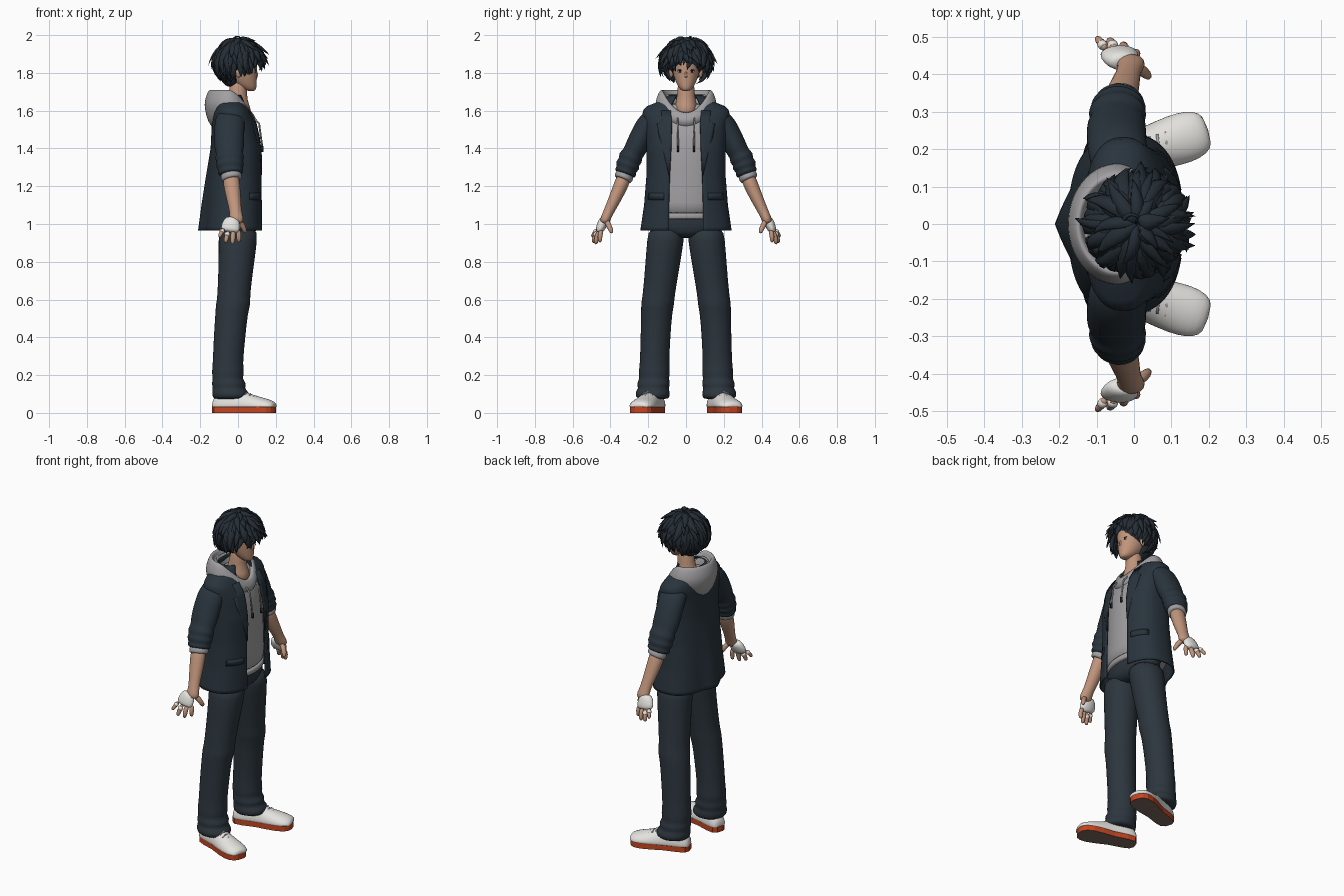
import bpy, bmesh, math, random
from mathutils import Vector

if "Cube" in bpy.data.objects:
    bpy.data.objects.remove(bpy.data.objects["Cube"])
random.seed(4)
X, Y, Z = Vector((1, 0, 0)), Vector((0, 1, 0)), Vector((0, 0, 1))

def material(name, *rgb):
    m = bpy.data.materials.new(name)
    m.use_nodes = True
    m.diffuse_color = (*rgb, 1)
    node = next(n for n in m.node_tree.nodes if n.type == 'BSDF_PRINCIPLED')
    node.inputs["Base Color"].default_value = (*rgb, 1)
    return m

HAIR, NAVY = material("hair_blue_black", .018, .027, .036), material("jacket_navy", .022, .034, .046)
SLATE, GREY = material("trouser_slate", .026, .037, .048), material("hoodie_grey", .36, .35, .36)
SKIN, WHITE = material("skin", .53, .30, .20), material("white", .78, .77, .74)
ORANGE, BROWN = material("sole_orange", .55, .06, .015), material("tread_brown", .20, .14, .11)
DARK = material("dark_line", .012, .013, .018)

def finish(bm, name, mats, smooth=True, sub=0, solid=0):
    bmesh.ops.recalc_face_normals(bm, faces=bm.faces)
    me = bpy.data.meshes.new(name)
    bm.to_mesh(me)
    bm.free()
    for m in mats if isinstance(mats, list) else [mats]:
        me.materials.append(m)
    for p in me.polygons:
        p.use_smooth = smooth
    ob = bpy.data.objects.new(name, me)
    bpy.context.collection.objects.link(ob)
    if solid:
        mod = ob.modifiers.new("thickness", 'SOLIDIFY')
        mod.thickness, mod.offset = solid, 0
    if sub:
        ob.modifiers.new("smooth", 'SUBSURF').levels = sub

def add_grid(bm, rows, wrap=False):
    vs = [[bm.verts.new(p) for p in row] for row in rows]
    n = len(vs[0])
    for a, b in zip(vs, vs[1:]):
        for j in range(n if wrap else n - 1):
            bm.faces.new((a[j], a[(j + 1) % n], b[(j + 1) % n], b[j]))
    return vs

# Rows of a tube are x, y, z, radius along ref, radius across it
def add_tube(bm, rows, n=14, ref=X, flat=False):
    pts, rings = [Vector(r[:3]) for r in rows], []
    for i, r in enumerate(rows):
        t = Z if flat else (pts[min(i + 1, len(pts) - 1)] - pts[max(i - 1, 0)]).normalized()
        side = (ref - t * ref.dot(t)).normalized()
        ang = [2 * math.pi * j / n for j in range(n)]
        rings.append([pts[i] + side * r[3] * math.cos(q) + t.cross(side) * r[4] * math.sin(q) for q in ang])
    vs = add_grid(bm, rings, True)
    bm.faces.new(vs[0])
    bm.faces.new(vs[-1])

def tube(name, rows, mat, sub=1, **kw):
    bm = bmesh.new()
    add_tube(bm, rows, **kw)
    finish(bm, name, mat, sub=sub)

def blob(name, loc, scale, mat):
    bm = bmesh.new()
    bmesh.ops.create_uvsphere(bm, u_segments=20, v_segments=12, radius=1)
    for v in bm.verts:
        v.co = Vector(p + a * b for p, a, b in zip(loc, v.co, scale))
    finish(bm, name, mat)

# Jacket: open shell; keys are height, centre, depth, half width, half opening
COAT = [(.965, -.022, .150, .238, .09), (1.1, -.018, .147, .218, .09), (1.25, -.014, .14, .206, .086),
        (1.4, -.008, .133, .206, .078), (1.52, -.017, .118, .213, .075), (1.585, -.03, .1, .228, .08),
        (1.615, -.035, .085, .218, .08), (1.64, -.04, .075, .155, .07), (1.68, -.04, .06, .085, .05)]
E = .8

def coat(z):
    a, b = next((p for p in zip(COAT, COAT[1:]) if z <= p[1][0]), COAT[-2:])
    t = min(1, (z - a[0]) / (b[0] - a[0]))
    return [p + (q - p) * t for p, q in zip(a[1:], b[1:])]

def front_x(z, y):
    c, rx, ry, _ = coat(z)
    return c + rx * (1 - min(1, abs(y) / ry) ** (2 / E)) ** (E / 2)

def spow(v):
    return math.copysign(abs(v) ** E, v)

rows = []
for i in range(37):
    z = .965 + .715 * i / 36
    c, rx, ry, gap = coat(z)
    a0 = math.asin((gap / ry) ** (1 / E))
    row = []
    for j in range(57):
        a = a0 + (2 * math.pi - 2 * a0) * j / 56
        x, y = c + rx * spow(math.cos(a)), ry * spow(math.sin(a))
        if x < c:  # pleat down the middle of the back
            x -= .035 * max(0, 1 - abs(y) / .09) * max(0, 1.4 - z) / .43
        row.append((x, y, z))
    rows.append(row)
bm = bmesh.new()
add_grid(bm, rows)
finish(bm, "jacket", NAVY, solid=.008)

# Thin cloth panel on the jacket front; rows are height, inner y, outer y
def plate(name, mat, spans, lift):
    bm = bmesh.new()
    add_grid(bm, [[(front_x(z, a + (b - a) * k / 6) + lift, a + (b - a) * k / 6, z) for k in range(7)]
                  for z, a, b in spans])
    finish(bm, name, mat, solid=.006)

# Hoodie body, neck and head
tube("hoodie_body", [(c, 0, z, rx - .012, ry - .014) for z, c, rx, ry, _ in [(1.03, *COAT[1][1:])] + COAT[1:8]],
     GREY, n=32, flat=True)
tube("hoodie_hem", [(-.018, 0, z, .136, .2) for z in (1.022, 1.03, 1.055, 1.062)], GREY, n=32, flat=True)
tube("neck", [(-.005, 0, 1.57, .09, .07), (-.005, 0, 1.63, .066, .06), (-.002, 0, 1.68, .047, .046),
              (.005, 0, 1.78, .048, .046)], SKIN, flat=True)
tube("head", [(.072, 0, 1.703, .016, .014), (.058, 0, 1.715, .04, .034), (.036, 0, 1.745, .064, .052),
              (.02, 0, 1.785, .081, .067), (.012, 0, 1.83, .09, .075), (.006, 0, 1.88, .097, .08),
              (0, 0, 1.93, .08, .068), (0, 0, 1.96, .04, .035)], SKIN, n=20, flat=True)
tube("nose", [(.093, 0, 1.822, .004, .004), (.1, 0, 1.79, .009, .007), (.097, 0, 1.773, .007, .009)],
     SKIN, n=8, flat=True)
blob("mouth", (.0935, 0, 1.744), (.003, .014, .0015), DARK)

# Hood: folded cowl swept around the neck, low at the throat, drooping behind
rows = []
for size, z in ((.7, 1.535), (.95, 1.565), (1.1, 1.615), (1.09, 1.65), (.98, 1.695), (.88, 1.715), (.78, 1.7),
                (.74, 1.665), (.68, 1.69), (.6, 1.685), (.52, 1.62)):
    row = []
    for i in range(32):
        f, q = math.cos(i * math.pi / 16), math.sin(i * math.pi / 16)
        front, back = max(0, f) ** 1.5, max(0, -f) ** 2
        h = 1.63 + (z - 1.63) * (1 - .45 * front) - .085 * front - (.03 * back if z < 1.6 else 0)
        row.append((-.04 + .126 * f * size, .15 * q * size * (1 - .12 * max(0, f)), h))
    rows.append(row)
bm = bmesh.new()
add_grid(bm, rows, wrap=True)
finish(bm, "hood", GREY, sub=1)

# Hair: a cap covered with curved tapering locks whose tips flick outward
blob("hair_cap", (-.008, 0, 1.872), (.108, .108, .1), HAIR)
blob("hair_nape", (-.036, 0, 1.8), (.062, .066, .075), HAIR)
bm = bmesh.new()

def lock(az, start, end, width, puff, flick):
    out = Vector((math.cos(az), math.sin(az), 0))
    twist, path = random.uniform(-.45, .45), []
    for k in range(7):
        t = k / 6
        th, a = start + (end - start) * t, az + twist * t * t
        d = Vector((math.sin(th) * math.cos(a) * .124, math.sin(th) * math.sin(a) * .127, math.cos(th) * .124))
        p = Vector((.006, 0, 1.858)) + d * (.92 + puff * math.sin(t * 2.4)) + (out + Z * .1) * flick * t ** 3
        w = width * (math.sin(math.pi * (.2 + .8 * t)) + .02)
        path.append((*p, w * .5, w))
    add_tube(bm, path, n=6, ref=(out + Z * .3).normalized())

for layer, (count, start, reach) in enumerate([(40, 1.0, 1), (34, .7, .88), (26, .4, .7), (20, .2, .52), (12, .02, .36)]):
    for i in range(count):
        az = 2 * math.pi * (i + random.uniform(-.4, .4)) / count + layer
        back = (1 - math.cos(az)) / 2
        end = min(2.72, 1.88 + 1.25 * back) * reach + random.uniform(-.2, .12)
        lock(az, start, end, random.uniform(.014, .026), random.uniform(.03, .15), random.uniform(.005, .045))
finish(bm, "hair_locks", HAIR)
tube("crown_curl", [(-.03, 0, 1.965, .008, .01), (-.025, .02, 1.985, .006, .008), (-.005, .03, 1.996, .004, .006),
                    (.015, .015, 1.992, .002, .003)], HAIR, n=6, ref=Z)

tube("hips", [(-.005, 0, .925, .06, .05), (0, 0, .945, .09, .15), (0, 0, .98, .103, .198),
              (0, 0, 1.05, .105, .195), (0, 0, 1.09, .1, .18)], SLATE, n=24, flat=True)

for s, side in ((1, "left_"), (-1, "right_")):
    def flip(rows):
        return [(r[0], r[1] * s, *r[2:]) for r in rows]

    # Face details
    blob(side + "eye", (.09, .031 * s, 1.808), (.004, .013, .006), WHITE)
    blob(side + "iris", (.093, .031 * s, 1.808), (.003, .006, .006), DARK)
    blob(side + "lash", (.092, .031 * s, 1.815), (.004, .016, .002), DARK)
    blob(side + "ear", (.002, .078 * s, 1.805), (.018, .012, .03), SKIN)

    # Trouser leg with bunched folds at the ankle and a crease at the knee
    tube(side + "trouser_leg", flip([
        (-.042, .174, .072, .084, .077), (-.037, .176, .082, .098, .09), (-.04, .177, .11, .1, .094),
        (-.05, .172, .13, .083, .079), (-.047, .172, .155, .095, .092), (-.055, .169, .18, .078, .077),
        (-.053, .168, .21, .088, .086), (-.055, .167, .25, .08, .078), (-.045, .162, .4, .085, .08),
        (-.034, .155, .53, .087, .083), (-.024, .15, .58, .094, .09), (-.024, .146, .61, .086, .085),
        (-.008, .122, .8, .096, .094), (0, .108, .92, .104, .099), (0, .1, .99, .104, .098)]), SLATE, n=18, flat=True)

    # Sleeve with scrunched rolls, cuff and forearm
    tube(side + "sleeve", flip([
        (-.035, .13, 1.575, .07, .05), (-.04, .175, 1.558, .08, .06), (-.045, .208, 1.52, .081, .063),
        (-.048, .238, 1.46, .08, .061), (-.046, .266, 1.4, .081, .061), (-.045, .283, 1.37, .068, .054),
        (-.044, .294, 1.35, .083, .069), (-.043, .302, 1.328, .066, .054), (-.042, .308, 1.312, .08, .07),
        (-.04, .316, 1.288, .062, .05), (-.039, .32, 1.275, .072, .063), (-.037, .327, 1.257, .058, .05)]), NAVY, n=18)
    tube(side + "hoodie_cuff", flip([(-.04, .316, 1.285, .05, .044), (-.036, .327, 1.255, .058, .052),
                                     (-.033, .334, 1.236, .057, .05), (-.032, .336, 1.232, .045, .038)]), GREY)
    tube(side + "forearm", flip([(-.04, .315, 1.28, .044, .04), (-.034, .342, 1.21, .046, .04),
                                 (-.022, .378, 1.13, .039, .034), (-.012, .412, 1.06, .031, .027),
                                 (-.008, .425, 1.03, .04, .028), (-.008, .437, 1.0, .036, .024)]), SKIN)
    tube(side + "bandaged_palm", flip([(-.026, .428, 1.032, .03, .022), (-.033, .437, 1.015, .046, .028),
                                       (-.039, .45, .985, .053, .026), (-.044, .462, .955, .05, .021)]), WHITE)
    # Fingers fan from front to back, the last two wrapped
    for f, base, mid, tip, w in (
            ("index", (0, .447, .97), (.006, .457, .935), (.003, .455, .9), .0145),
            ("middle", (-.026, .456, .965), (-.026, .474, .928), (-.03, .478, .89), .015),
            ("ring", (-.052, .463, .965), (-.06, .484, .932), (-.067, .491, .898), .0145),
            ("little", (-.075, .464, .975), (-.09, .487, .953), (-.1, .498, .928), .0125),
            ("thumb", (-.004, .425, 1.025), (.026, .408, .992), (.042, .39, .948), .0165)):
        tube(side + f + "_finger", flip([(*base, w, w), (*mid, w, w), (*tip, w * .75, w * .75)]), SKIN, n=8, ref=Y)
        if f in ("ring", "little"):
            tube(side + f + "_wrap", flip([(*Vector(base).lerp(Vector(mid), k), w * 1.15, w * 1.15)
                                           for k in (.3, .6, .95)]), WHITE, n=8, ref=Y)

    # Lapel and pocket flap with dark edges, drawstring with dark tip
    lapel = [(1.26, .085, .088), (1.36, .08, .112), (1.46, .077, .138), (1.53, .075, .152), (1.535, .075, .125), (1.6, .08, .13)]
    flap = [(1.13, .115, .197), (1.165, .115, .195)]
    for name, spans in (("lapel", lapel), ("pocket_flap", flap)):
        plate(side + name + "_edge", DARK, [(z - .002, a * s, (b + .002) * s) for z, a, b in spans], .002)
        plate(side + name, NAVY, [(z, a * s, b * s) for z, a, b in spans], .0035)
    tube(side + "drawstring", flip([(.06, .045, 1.59, .005, .005), (.112, .044, 1.53, .005, .005),
                                    (.128, .042, 1.41, .005, .005)]), GREY, n=6, sub=0)
    tube(side + "drawstring_tip", flip([(.129, .042, z, .007, .007) for z in (1.412, 1.382)]), DARK, n=6, sub=0)

    # Shoe: flat sole with brown tread, rounded upper, laces
    def place(u, v, z):
        c, q = math.cos(.31), math.sin(.31)
        return Vector((-.072 + u * c - v * q, s * (.165 + u * q + v * c), z))

    outline = [(-.062, .02), (-.045, .043), (0, .05), (.08, .05), (.15, .061), (.21, .066), (.25, .058), (.27, .042), (.28, .02)]
    bm = bmesh.new()
    vs = add_grid(bm, [[place(u, v, z) for u, v in outline + [(u, -v) for u, v in reversed(outline)]]
                       for z in (0, .034)], wrap=True)
    bm.faces.new(vs[0]).material_index = 1
    bm.faces.new(vs[1])
    finish(bm, side + "shoe_sole", [ORANGE, BROWN], smooth=False)
    bm = bmesh.new()
    add_tube(bm, [(*place(u, 0, .035), top - .035, w) for u, w, top in [
        (-.063, .026, .06), (-.052, .044, .09), (-.02, .054, .125), (.05, .055, .138), (.1, .059, .12),
        (.16, .067, .096), (.22, .071, .08), (.262, .061, .068), (.284, .04, .052)]], n=16, ref=Z)
    for v in bm.verts:
        v.co.z = max(v.co.z, .03)
    finish(bm, side + "shoe_upper", WHITE, sub=1)
    for k in range(4):
        tube(side + "lace_%d" % (k + 1), [(*place(.1 + .022 * k + w * .2, w, .12 - .0095 * k - abs(w) * .3), .004, .004)
                                          for w in (-.03, 0, .03)], GREY, n=6, sub=0, ref=Z)
